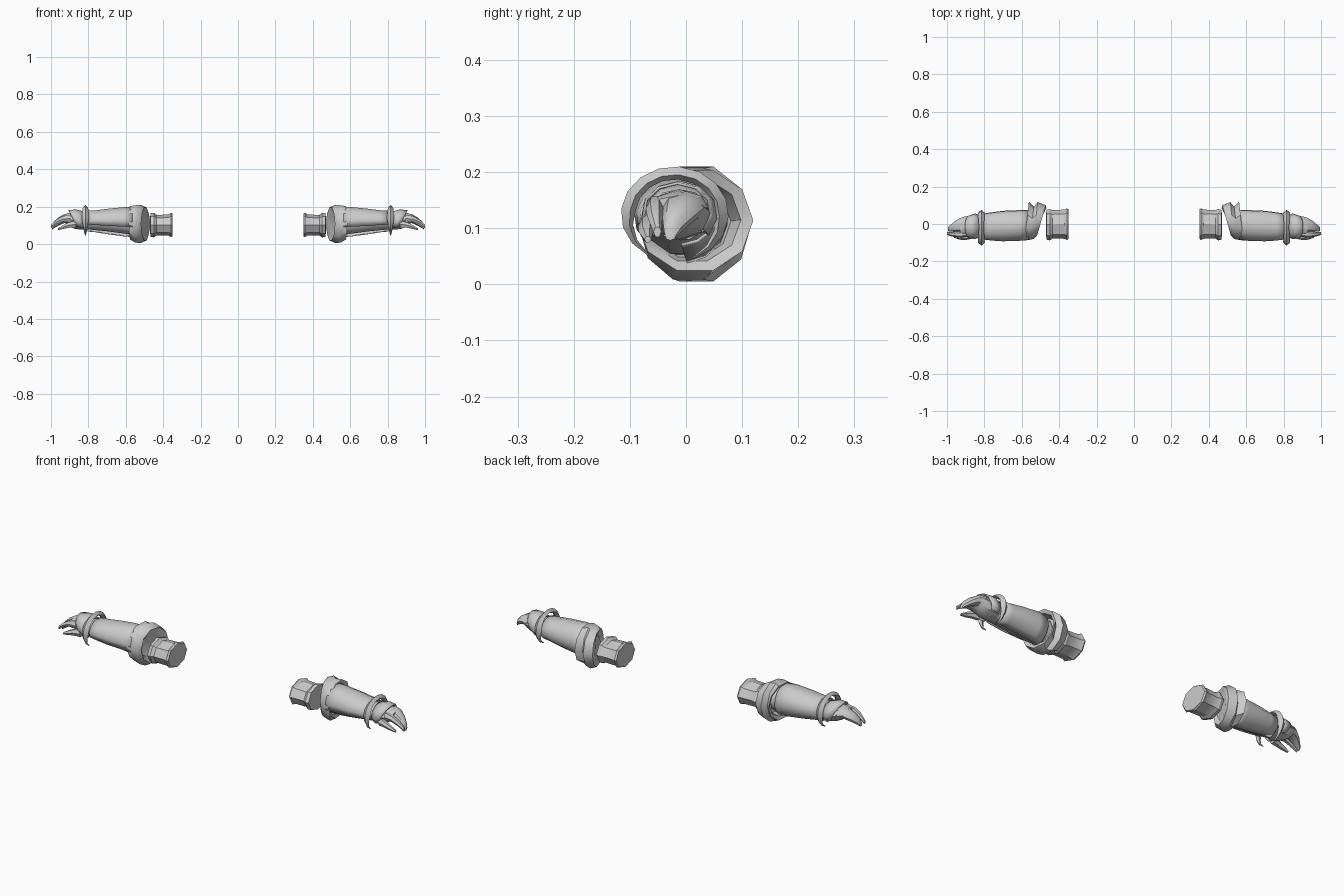
import bpy, bmesh, math
from mathutils import Vector

metal = bpy.data.materials.new("plain_grey")
metal.diffuse_color = (0.6, 0.6, 0.6, 1)


def loft(name, rings, closed=True, caps=True, solid=0.0, angle=40):
    """Skin a list of point loops, then mirror the part to the other arm."""
    bm = bmesh.new()
    rows = [[bm.verts.new(p) for p in r] for r in rings]
    n = len(rows[0])
    for a, b in zip(rows, rows[1:]):
        for i in range(n if closed else n - 1):
            j = (i + 1) % n
            bm.faces.new((a[i], a[j], b[j], b[i]))
    if caps and closed:
        bm.faces.new(rows[0])
        bm.faces.new(rows[-1])
    bmesh.ops.recalc_face_normals(bm, faces=bm.faces)
    me = bpy.data.meshes.new(name)
    bm.to_mesh(me)
    bm.free()
    me.materials.append(metal)
    ob = bpy.data.objects.new(name, me)
    bpy.context.collection.objects.link(ob)
    bpy.ops.object.select_all(action='DESELECT')
    ob.select_set(True)
    bpy.context.view_layer.objects.active = ob
    bpy.ops.object.shade_smooth_by_angle(angle=math.radians(angle))
    if solid:
        m = ob.modifiers.new("thickness", 'SOLIDIFY')
        m.thickness = solid
        m.offset = 0
    m = ob.modifiers.new("other_arm", 'MIRROR')
    m.use_mirror_merge = False
    return ob


def oval(xb, xf, y0, y1, z0, z1, n=10, start=0, sweep=360):
    """Oval loop; xb and xf are the x positions at its back and front."""
    cy, cz, ry, rz = (y0 + y1) / 2, (z0 + z1) / 2, (y1 - y0) / 2, (z1 - z0) / 2
    count = n if sweep == 360 else n + 1
    pts = []
    for i in range(count):
        a = math.radians(start + sweep * i / n)
        c = math.cos(a)
        pts.append(Vector((xf + (xb - xf) * (c + 1) / 2, cy + ry * c, cz + rz * math.sin(a))))
    return pts


def tube(name, rows, n=10, **kw):
    return loft(name, [oval(r[0], *r, n=n) for r in rows], **kw)


# Upper arm cuff with flared rims
tube("upper_arm_cuff", [
    (.350, -.078, .078, .042, .163), (.358, -.086, .084, .038, .168),
    (.372, -.079, .077, .046, .158), (.435, -.077, .074, .046, .156),
    (.450, -.088, .080, .036, .167), (.467, -.084, .076, .038, .166),
    (.470, -.060, .055, .060, .145)], n=8, angle=30)

# Slanted elbow guard with two lips standing out at the back
loft("elbow_guard", [oval(*r) for r in (
    (.468, .535, -.045, .085, .040, .172), (.472, .518, -.062, .100, .015, .200),
    (.515, .535, -.080, .117, .000, .215), (.535, .560, -.085, .092, .004, .212),
    (.562, .585, -.088, .120, .020, .208), (.555, .580, -.076, .098, .038, .192),
    (.505, .560, -.062, .080, .045, .180))])

# Forearm inside the bracer
tube("forearm", [
    (.530, -.070, .060, .050, .180), (.600, -.076, .060, .052, .183),
    (.700, -.078, .058, .066, .176), (.820, -.068, .045, .078, .166)])

# Bracer plate wrapped round the forearm, open along the lower front
loft("bracer", [oval(r[0], *r, n=11, start=-85, sweep=285) for r in (
    (.565, -.082, .072, .040, .195), (.610, -.087, .072, .044, .195),
    (.700, -.090, .068, .056, .186), (.760, -.086, .060, .066, .178),
    (.805, -.080, .053, .070, .176))], closed=False, solid=.006)

# Wrist band with a ridge, ending in points below
band = []
for i in range(15):
    t = i / 14
    a = math.radians(-70 + 310 * t)
    k = min(1, .15 + 4 * min(t, 1 - t))
    w = .019 * k * (.65 + .35 * abs(math.cos(a)))
    d = Vector((0, .096 * math.cos(a), .085 * math.sin(a)))
    mid = Vector((.816, -.020, .125))
    band.append([mid + d * (1 - .17 * k) + Vector((-w, 0, 0)), mid + d,
                 mid + d * (1 - .17 * k) + Vector((w, 0, 0)), mid + d * (1 - .27 * k)])
loft("wrist_band", band)

# Hand cuff, flared on top and pointed toward the knuckles
cuff = []
for k, r in enumerate(((-.070, .046, .074, .172), (-.078, .054, .068, .182),
                       (-.076, .045, .080, .180))):
    ring = oval(0, 0, *r, n=8, start=-40, sweep=260)
    for p in ring:
        p.x = .825 + k * (.020 + .020 * max(0, (p.z - .10) / .08))
    cuff.append(ring)
loft("hand_cuff", cuff, closed=False, solid=.005)

# Palm, then the curled finger plate
tube("palm", [
    (.815, -.062, .042, .078, .164), (.870, -.068, .044, .080, .170),
    (.905, -.066, .040, .098, .166), (.930, -.060, .032, .118, .158)], n=8)
tube("fingers", [
    (.895, -.040, .040, .108, .166), (.930, -.042, .032, .112, .160),
    (.962, -.042, .012, .098, .142), (.985, -.040, -.008, .084, .120),
    (.994, -.038, -.018, .078, .098)], n=8)

# Separate front finger and thumb
tube("front_finger", [
    (.895, -.070, -.035, .112, .160), (.935, -.072, -.040, .118, .152),
    (.970, -.068, -.042, .104, .132), (1.00, -.058, -.044, .083, .104)], n=6)
tube("thumb", [
    (.865, -.078, -.042, .082, .128), (.900, -.086, -.054, .086, .120),
    (.930, -.084, -.058, .080, .106), (.962, -.074, -.062, .074, .086)], n=6)
